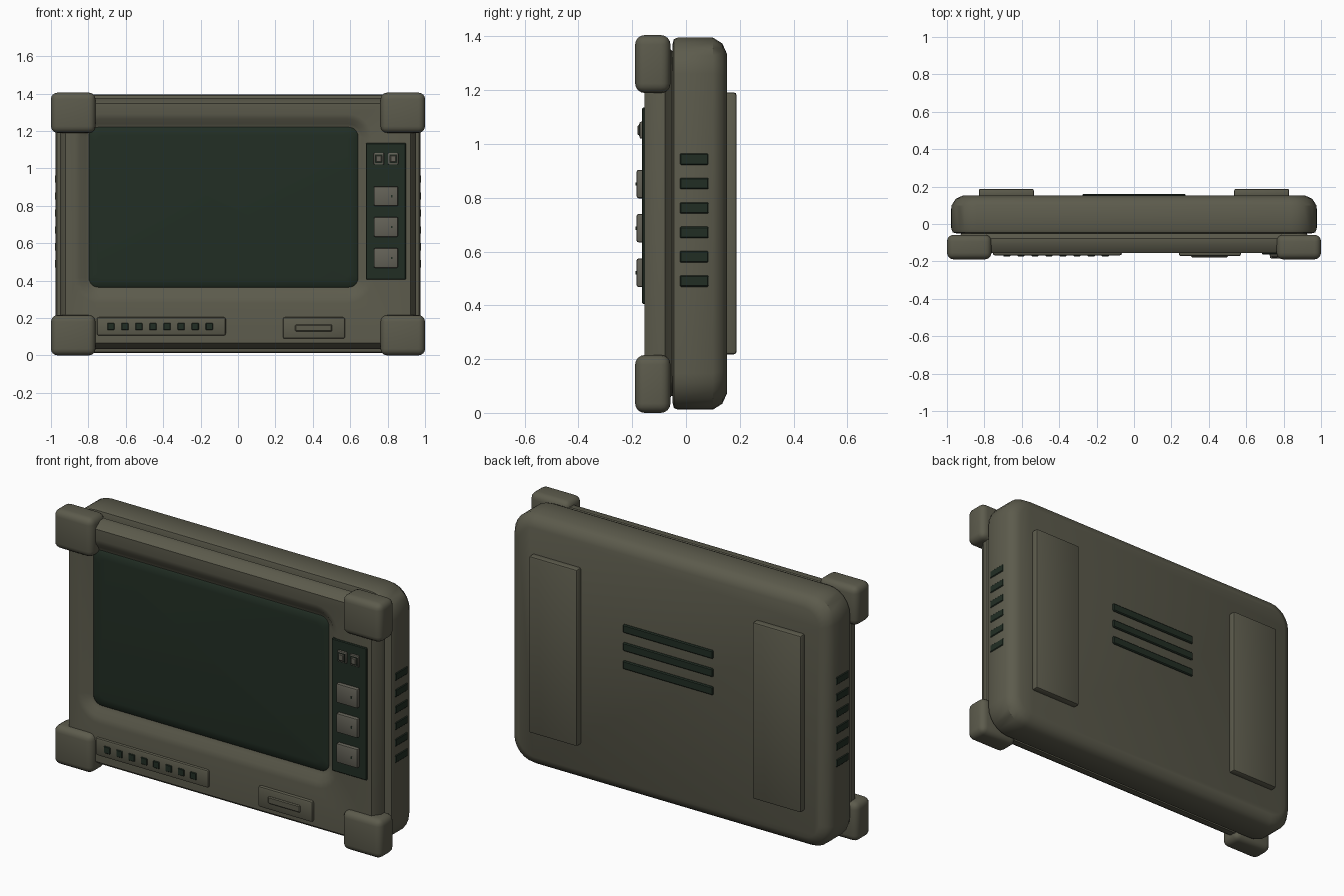
import bpy, bmesh, math

if "Cube" in bpy.data.objects:
    bpy.data.objects.remove(bpy.data.objects["Cube"])


def material(name, rgb):
    m = bpy.data.materials.new(name)
    m.diffuse_color = (*rgb, 1)
    m.use_nodes = True
    m.node_tree.nodes["Principled BSDF"].inputs["Base Color"].default_value = m.diffuse_color
    return m


OLIVE = material("olive_casing", (0.108, 0.105, 0.073))
DARK = material("dark_green_glass", (0.0155, 0.027, 0.0175))
GREY = material("grey_buttons", (0.125, 0.12, 0.095))


def finish(name, bm, mats, angle=35):
    bmesh.ops.recalc_face_normals(bm, faces=bm.faces)
    me = bpy.data.meshes.new(name)
    bm.to_mesh(me)
    bm.free()
    for m in mats:
        me.materials.append(m)
    ob = bpy.data.objects.new(name, me)
    bpy.context.collection.objects.link(ob)
    bpy.ops.object.select_all(action='DESELECT')
    ob.select_set(True)
    bpy.context.view_layer.objects.active = ob
    bpy.ops.object.shade_smooth_by_angle(angle=math.radians(angle))
    return ob


def box(name, x, y, z, mat, bevel=0.0, segs=2):
    """Rounded box from (min, max) pairs."""
    bm = bmesh.new()
    bmesh.ops.create_cube(bm, size=1)
    for v in bm.verts:
        v.co = [(a + b) / 2 + c * (b - a) for (a, b), c in zip((x, y, z), v.co)]
    if bevel:
        bmesh.ops.bevel(bm, geom=bm.edges[:], offset=bevel, segments=segs,
                        profile=0.5, affect='EDGES')
    return finish(name, bm, [mat])


def ring(bm, x0, x1, z0, z1, r, y, segs=6):
    """Rounded rectangle of vertices facing the front."""
    corners = ((x1 - r, z1 - r), (x0 + r, z1 - r), (x0 + r, z0 + r), (x1 - r, z0 + r))
    verts = []
    for q, (cx, cz) in enumerate(corners):
        for i in range(segs + 1):
            a = math.pi / 2 * (q + i / segs)
            verts.append(bm.verts.new((cx + r * math.cos(a), y, cz + r * math.sin(a))))
    return verts


def loft(name, rings, mats, dark_from=None):
    """Skin successive rounded rectangles and cap both ends."""
    bm = bmesh.new()
    loops = [ring(bm, *r) for r in rings]
    bm.faces.new(loops[0])
    for k, (a, b) in enumerate(zip(loops, loops[1:])):
        for i in range(len(a)):
            j = (i + 1) % len(a)
            f = bm.faces.new((a[i], a[j], b[j], b[i]))
            f.material_index = int(dark_from is not None and k >= dark_from)
    f = bm.faces.new(loops[-1])
    f.material_index = int(dark_from is not None)
    return finish(name, bm, mats)


def centred(inset, r, y, w=0.975, h=0.692, cz=0.704):
    return (-w + inset, w - inset, cz - h + inset, cz + h - inset, r, y)


# Rear housing with rounded back edge
loft("rear_housing", [
    centred(0.025, 0.115, -0.05), centred(0.006, 0.13, -0.045), centred(0, 0.135, -0.03),
    centred(0, 0.135, 0.10), centred(0.022, 0.12, 0.135), centred(0.06, 0.09, 0.152),
], [OLIVE])

# Seam between the two halves
loft("seam_gasket", [centred(0.05, 0.09, -0.075), centred(0.05, 0.09, -0.045)], [OLIVE])

# Front bezel with sloped recess ending in the screen
P = dict(w=0.952, h=0.671, cz=0.706)
loft("front_bezel_and_screen", [
    centred(0.03, 0.05, -0.052, **P), centred(0.015, 0.06, -0.066, **P),
    centred(0, 0.07, -0.078, **P), centred(0, 0.07, -0.112, **P),
    centred(0.03, 0.06, -0.155, **P),
    (-0.872, 0.717, 0.280, 1.290, 0.13, -0.155),
    (-0.845, 0.690, 0.312, 1.264, 0.105, -0.149),
    (-0.815, 0.660, 0.344, 1.238, 0.07, -0.128),
    (-0.797, 0.642, 0.364, 1.220, 0.05, -0.122),
    (-0.790, 0.635, 0.371, 1.213, 0.045, -0.128),
    (-0.755, 0.600, 0.406, 1.178, 0.04, -0.132),
], [OLIVE, DARK], dark_from=8)

# Corner guards
for sx in (-1, 1):
    for z in ((0.0, 0.215), (1.19, 1.405)):
        box("corner_guard", sorted((sx * 0.762, sx * 1.0)), (-0.189, -0.058), z,
            OLIVE, 0.035, 4)

# Control panel with buttons
box("control_panel", (0.684, 0.898), (-0.163, -0.14), (0.405, 1.135), DARK, 0.004, 1)
for cz in (0.851, 0.687, 0.521):
    box("large_button", (0.726, 0.856), (-0.184, -0.155), (cz - 0.053, cz + 0.053), GREY, 0.008)
    box("button_mark", (0.819, 0.826), (-0.188, -0.18), (cz - 0.006, cz + 0.006), DARK)
for cx in (0.753, 0.829):
    box("small_button", (cx - 0.028, cx + 0.028), (-0.173, -0.155), (1.02, 1.083), GREY, 0.006)
    box("small_button_ring", (cx - 0.02, cx + 0.02), (-0.175, -0.165), (1.029, 1.074), DARK)
    box("small_button_cap", (cx - 0.016, cx + 0.016), (-0.181, -0.165), (1.033, 1.07), GREY, 0.004, 1)

# Indicator strip with eight lamps
box("indicator_strip", (-0.755, -0.065), (-0.168, -0.14), (0.106, 0.204), OLIVE, 0.011)
for i in range(8):
    cx = -0.680 + i * 0.0752
    box("indicator_lamp", (cx - 0.019, cx + 0.019), (-0.173, -0.16), (0.135, 0.173), DARK, 0.003, 1)

# Latch plate with raised bar
box("latch_plate", (0.24, 0.572), (-0.172, -0.14), (0.089, 0.204), OLIVE, 0.011)
box("latch_bar", (0.306, 0.502), (-0.179, -0.16), (0.127, 0.166), OLIVE, 0.005, 1)

# Side vents on both sides
for sx in (-1, 1):
    for i in range(6):
        cz = 0.49 + i * 0.0907
        box("side_vent", sorted((sx * 0.95, sx * 0.979)), (-0.023, 0.084),
            (cz - 0.021, cz + 0.021), DARK, 0.004, 1)

# Rear pads and rear vents
for sx in (-1, 1):
    box("rear_pad", sorted((sx * 0.535, sx * 0.83)), (0.14, 0.188), (0.218, 1.192), OLIVE, 0.01)
for cz in (0.73, 0.83, 0.93):
    box("rear_vent", (-0.275, 0.275), (0.14, 0.161), (cz - 0.023, cz + 0.023), DARK, 0.005, 1)
